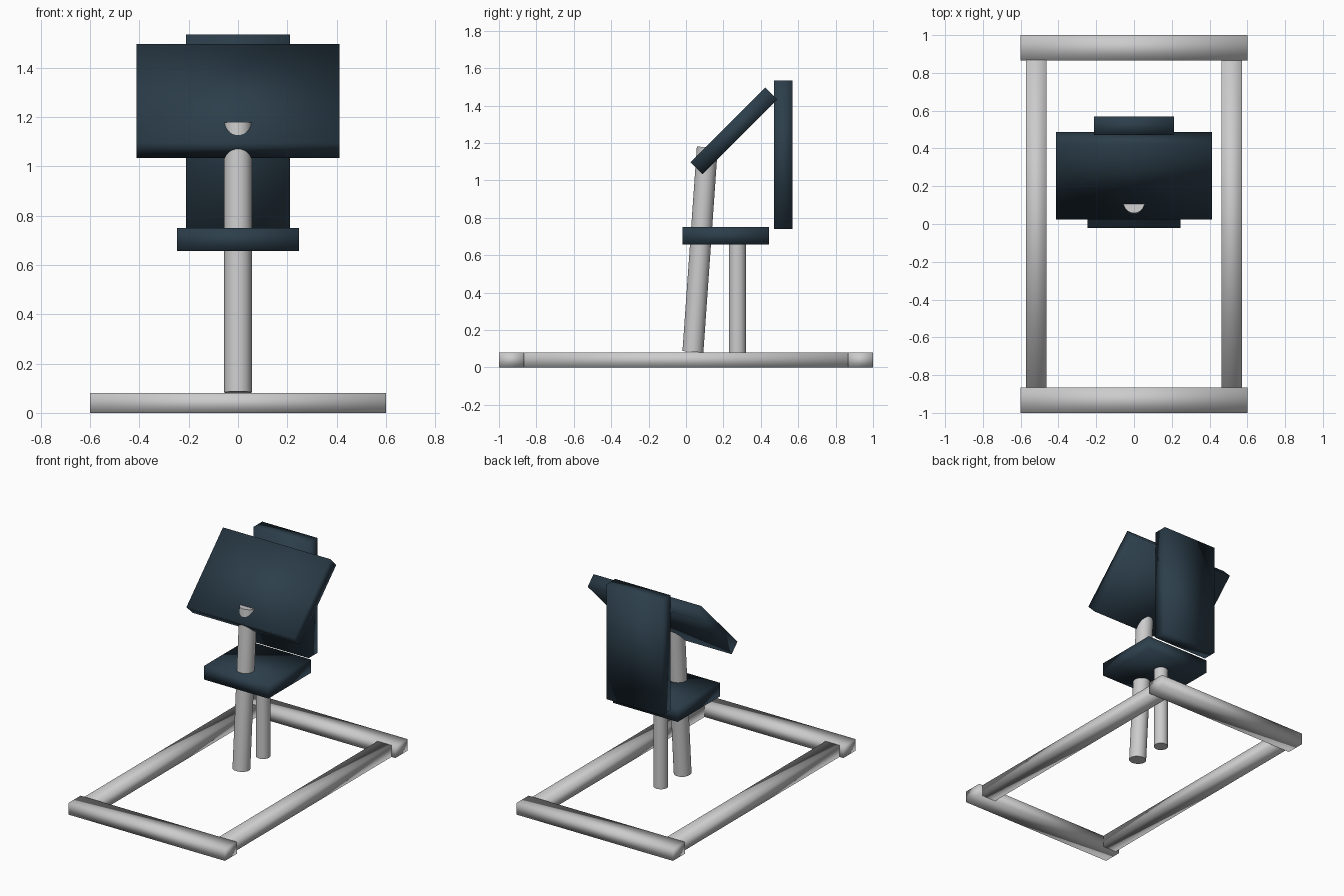
import bpy
import math
from mathutils import Vector

if "Cube" in bpy.data.objects:
    bpy.data.objects.remove(bpy.data.objects["Cube"])

dark = bpy.data.materials.new("dark_upholstery")
dark.diffuse_color = (0.025, 0.048, 0.07, 1)
dark.use_nodes = True
dark.node_tree.nodes["Principled BSDF"].inputs["Base Color"].default_value = dark.diffuse_color


def smooth(obj):
    for p in obj.data.polygons:
        p.use_smooth = True


def box(name, centre, size, tilt=0.0, mat=None):
    bpy.ops.mesh.primitive_cube_add(size=1, location=centre)
    ob = bpy.context.object
    ob.name = name
    ob.scale = size
    bpy.ops.object.transform_apply(location=False, rotation=False, scale=True)
    ob.rotation_euler = (tilt, 0, 0)
    smooth(ob)
    if mat:
        ob.data.materials.append(mat)
    return ob


def post(name, start, end, radius):
    a, b = Vector(start), Vector(end)
    bpy.ops.mesh.primitive_cylinder_add(vertices=32, radius=radius,
                                        depth=(b - a).length, location=(a + b) / 2)
    ob = bpy.context.object
    ob.name = name
    ob.rotation_euler = (b - a).to_track_quat('Z', 'Y').to_euler()
    bpy.ops.object.shade_smooth_by_angle(angle=math.radians(40))
    return ob


# Rectangular floor frame
for s, end, side in ((-1, "front", "left"), (1, "back", "right")):
    box(end + "_frame_bar", (0, s * 0.933, 0.04), (1.2, 0.134, 0.08))
    box(side + "_frame_bar", (s * 0.517, 0, 0.04), (0.107, 1.734, 0.08))

# Leaning front post poking through the panel, upright seat post
post("front_post", (0, 0.037, 0.083), (0, 0.114, 1.177), 0.056)
post("seat_post", (0, 0.275, 0.08), (0, 0.275, 0.68), 0.046)

# Padded slabs
box("seat", (0, 0.212, 0.703), (0.494, 0.464, 0.094), mat=dark)
box("backrest", (0, 0.52, 1.137), (0.424, 0.097, 0.796), mat=dark)
box("tilted_panel", (0, 0.256, 1.265), (0.824, 0.565, 0.09), math.radians(45), dark)
